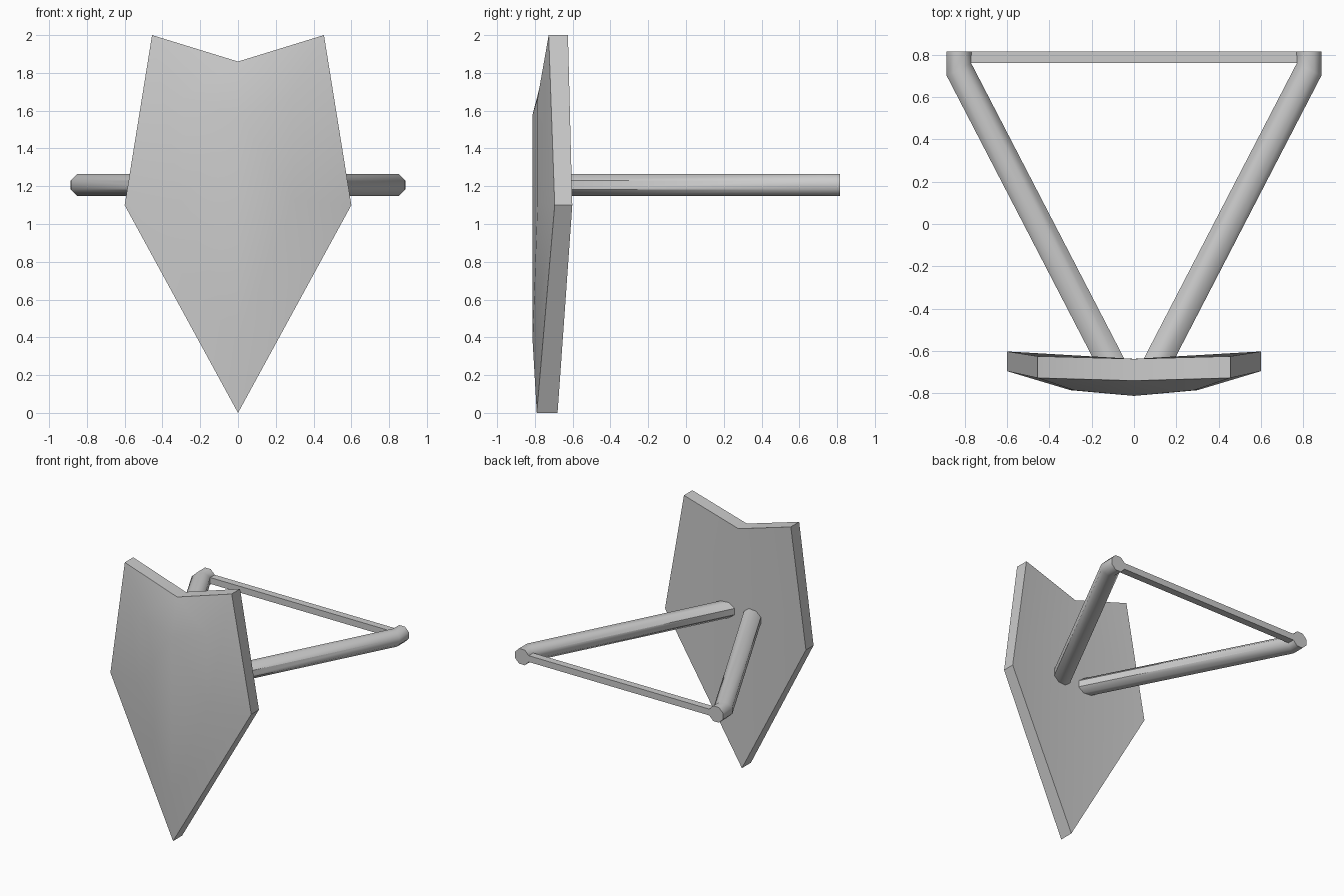
import bpy, bmesh, math
from mathutils import Vector

if "Cube" in bpy.data.objects:
    bpy.data.objects.remove(bpy.data.objects["Cube"])


def finish(name, bm, angle):
    bmesh.ops.recalc_face_normals(bm, faces=bm.faces[:])
    me = bpy.data.meshes.new(name)
    bm.to_mesh(me)
    bm.free()
    ob = bpy.data.objects.new(name, me)
    bpy.context.collection.objects.link(ob)
    bpy.ops.object.select_all(action='DESELECT')
    ob.select_set(True)
    bpy.context.view_layer.objects.active = ob
    bpy.ops.object.shade_smooth_by_angle(angle=math.radians(angle))
    return ob


def mirrored(bm):
    geom = bm.verts[:] + bm.edges[:] + bm.faces[:]
    bmesh.ops.mirror(bm, geom=geom, axis='X', merge_dist=0.0005)
    bmesh.ops.remove_doubles(bm, verts=bm.verts[:], dist=0.0005)


# Shield plate: half outlines (notch, top corner, side, tip) from back to front
rings = [
    [(0, -.637, 1.86), (.455, -.625, 2), (.6, -.602, 1.1), (0, -.68, 0)],
    [(0, -.74, 1.86), (.455, -.727, 2), (.6, -.695, 1.1), (0, -.79, 0)],
    [(0, -.812, 1.58), (.285, -.785, 1.67), (.3, -.785, 1.13), (0, -.812, .38)],
]
bm = bmesh.new()
loops = [[bm.verts.new(p) for p in r] for r in rings]
for a, b in zip(loops, loops[1:]):
    for i in range(3):
        bm.faces.new((a[i], a[i + 1], b[i + 1], b[i]))
bm.faces.new(loops[0])
bm.faces.new(loops[2])
mirrored(bm)
finish("shield_plate", bm, 35)

# Support arms: octagonal rods, bent square at the rear end
Z, R = 1.207, 0.0585
axis = Vector((0.46, 0.888, 0))
side = Vector((0.888, -0.46, 0))
bend = Vector((0.827, 0.73, Z))


def octagon(bm, center, across, width):
    k = 1 / math.cos(math.pi / 8)
    ring = []
    for i in range(8):
        t = math.pi / 8 + i * math.pi / 4
        ring.append(bm.verts.new(center + across * (width * k * math.cos(t))
                                 + Vector((0, 0, R * k * math.sin(t)))))
    return ring


bm = bmesh.new()
sections = [octagon(bm, bend - axis * 1.585, side, 0.065),
            octagon(bm, bend, side, 0.065),
            octagon(bm, Vector((0.827, 0.815, Z)), Vector((1, 0, 0)), R)]
for a, b in zip(sections, sections[1:]):
    for i in range(8):
        j = (i + 1) % 8
        bm.faces.new((a[i], a[j], b[j], b[i]))
bm.faces.new(sections[0])
bm.faces.new(sections[-1])
mirrored(bm)
finish("support_arms", bm, 46)

# Rear crossbar joining the arm ends
bm = bmesh.new()
bmesh.ops.create_cube(bm, size=1)
for v in bm.verts:
    v.co = Vector((v.co.x * 1.54, 0.7875 + v.co.y * 0.055, Z + v.co.z * 0.0485))
finish("rear_crossbar", bm, 30)
